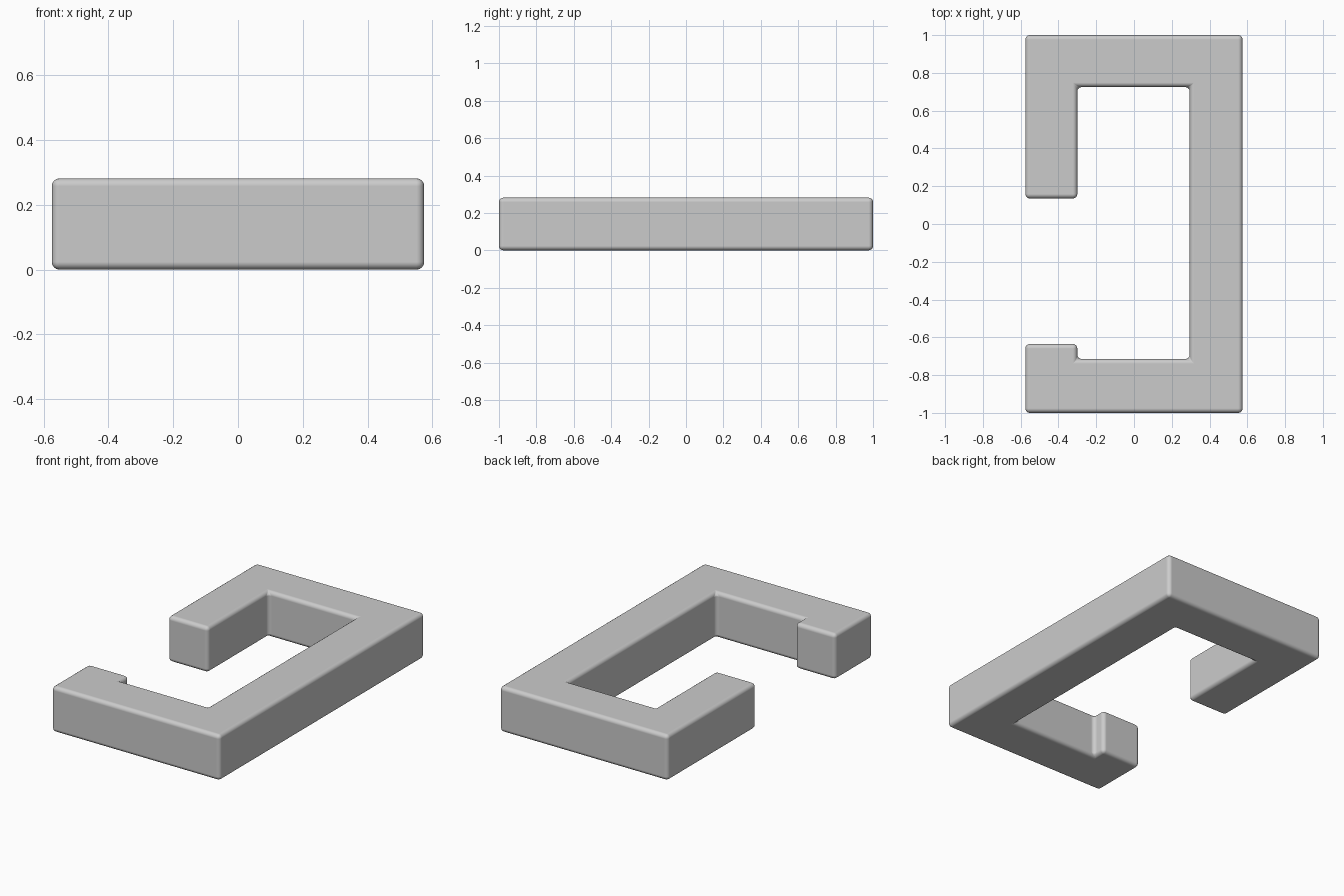
import bpy
import bmesh

cube = bpy.data.objects.get("Cube")
if cube:
    bpy.data.objects.remove(cube, do_unlink=True)

HEIGHT = 0.282
ROUNDING = 0.024

# Plain grey material
grey = bpy.data.materials.new("plain grey")
grey.use_nodes = True
colour = (0.6, 0.6, 0.6, 1)
grey.diffuse_color = colour
grey.node_tree.nodes["Principled BSDF"].inputs["Base Color"].default_value = colour

# Plan outline of the open hook, counter-clockwise
outline = [
    (-0.575, -1), (0.575, -1), (0.575, 1), (-0.575, 1),
    (-0.575, 0.135), (-0.30, 0.135), (-0.30, 0.725), (0.295, 0.725),
    (0.295, -0.715), (-0.30, -0.715), (-0.30, -0.635), (-0.575, -0.635),
]

# Extrude the outline into a solid bar
bm = bmesh.new()
base = bm.faces.new([bm.verts.new((x, y, 0)) for x, y in outline])
top = bmesh.ops.extrude_face_region(bm, geom=[base], use_keep_orig=True)
bmesh.ops.translate(bm, vec=(0, 0, HEIGHT),
                    verts=[v for v in top["geom"] if isinstance(v, bmesh.types.BMVert)])
bmesh.ops.recalc_face_normals(bm, faces=bm.faces)
mesh = bpy.data.meshes.new("hook_frame")
bm.to_mesh(mesh)
bm.free()
mesh.materials.append(grey)

hook = bpy.data.objects.new("hook_frame", mesh)
bpy.context.collection.objects.link(hook)

# Round every edge and shade smoothly
bevel = hook.modifiers.new("rounded_edges", "BEVEL")
bevel.width = ROUNDING
bevel.segments = 4
bevel.limit_method = "ANGLE"
bevel.harden_normals = True
mesh.shade_smooth()
